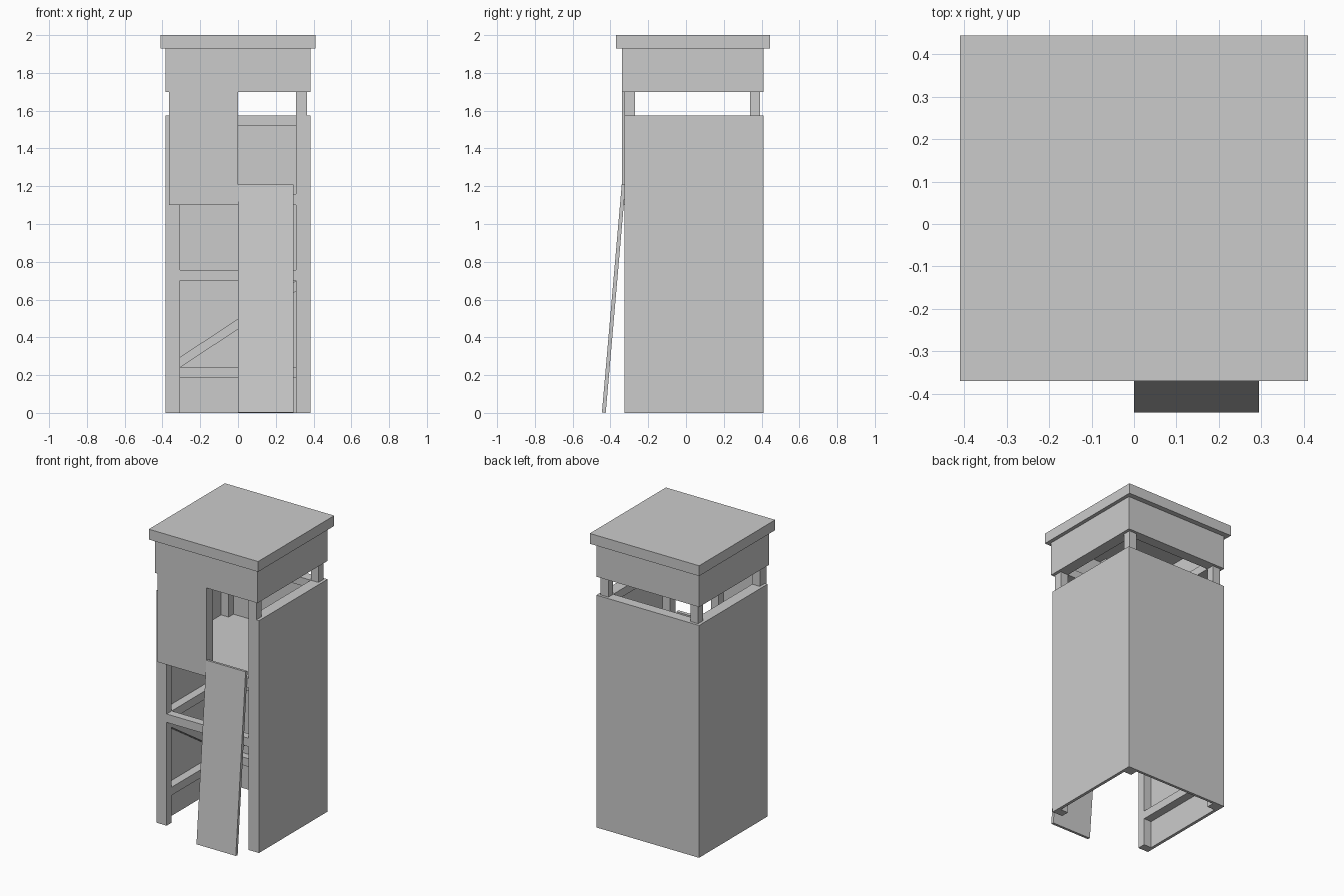
import bpy, bmesh, math
from mathutils import Matrix, Vector

if "Cube" in bpy.data.objects:
    bpy.data.objects.remove(bpy.data.objects["Cube"])


def prism(name, pts, a, b, axis):
    """Extrude a 2D profile from a to b along axis ('x': pts are y,z / 'y': pts are x,z)."""
    bm = bmesh.new()

    def place(p, t):
        return (t, p[0], p[1]) if axis == 'x' else (p[0], t, p[1])
    lo = [bm.verts.new(place(p, a)) for p in pts]
    hi = [bm.verts.new(place(p, b)) for p in pts]
    n = len(pts)
    bm.faces.new(lo)
    bm.faces.new(hi)
    for i in range(n):
        bm.faces.new((lo[i], lo[(i + 1) % n], hi[(i + 1) % n], hi[i]))
    bmesh.ops.recalc_face_normals(bm, faces=bm.faces)
    me = bpy.data.meshes.new(name)
    bm.to_mesh(me)
    bm.free()
    ob = bpy.data.objects.new(name, me)
    bpy.context.collection.objects.link(ob)
    return ob


def box(name, x0, x1, y0, y1, z0, z1):
    return prism(name, [(x0, z0), (x1, z0), (x1, z1), (x0, z1)], y0, y1, 'y')


# Frame lines: outer (PX, FY, BY) and inner (IX, IF, IB) faces of the posts
PX, IX = 0.365, 0.308
FY, IF = -0.325, -0.27
BY, IB = 0.392, 0.34
OX, OB = 0.385, 0.41

# Roof slab
box("roof", -0.41, 0.41, -0.37, 0.445, 1.93, 2.0)

# Corner posts and the short post beside the doorway
for s, side in ((-1, "left"), (1, "right")):
    x0, x1 = sorted((s * IX, s * PX))
    box(f"front_post_{side}", x0, x1, FY, IF, 0, 1.93)
    box(f"back_post_{side}", x0, x1, IB, BY, 0, 1.93)
box("door_post", -0.055, 0, FY, IF, 1.1, 1.93)

# Horizontal rails: (bottom, top, has front rail)
for i, (z0, z1, front) in enumerate([(0.185, 0.24, False), (0.70, 0.757, True),
                                     (1.10, 1.155, True), (1.52, 1.575, False),
                                     (1.70, 1.755, True)]):
    box(f"back_rail_{i}", -IX, IX, IB, BY, z0, z1)
    box(f"left_rail_{i}", -PX, -IX, IF, IB, z0, z1)
    box(f"right_rail_{i}", IX, PX, IF, IB, z0, z1)
    if front:
        box(f"front_rail_{i}", -IX, IX, FY, IF, z0, z1)

# Diagonal braces in the lower bay
prism("back_brace", [(-IX, 0.24), (IX, 0.645), (IX, 0.70), (-IX, 0.295)], IB, BY, 'y')
side_brace = [(IF, 0.645), (IB, 0.24), (IB, 0.295), (IF, 0.70)]
prism("left_brace", side_brace, -PX, -IX, 'x')
prism("right_brace", side_brace, IX, PX, 'x')

# Platform floor
box("floor", -PX, PX, FY, BY, 1.145, 1.16)

# Lower wall boards and upper fascia boards
for part, z0, z1, fy in (("wall", 0, 1.575, FY), ("fascia", 1.70, 1.93, -0.34)):
    box(f"left_{part}", -OX, -PX, fy, OB, z0, z1)
    box(f"right_{part}", PX, OX, fy, OB, z0, z1)
    box(f"back_{part}", -PX, PX, BY, OB, z0, z1)
box("front_fascia", -PX, PX, -0.34, FY, 1.70, 1.93)
box("front_wall", -PX, 0, -0.34, FY, 1.10, 1.70)

# Leaning ramp board in the doorway
prism("leaning_board", [(-0.445, 0.002), (-0.425, 0), (-0.32, 1.208), (-0.34, 1.21)],
      0, 0.295, 'x')
